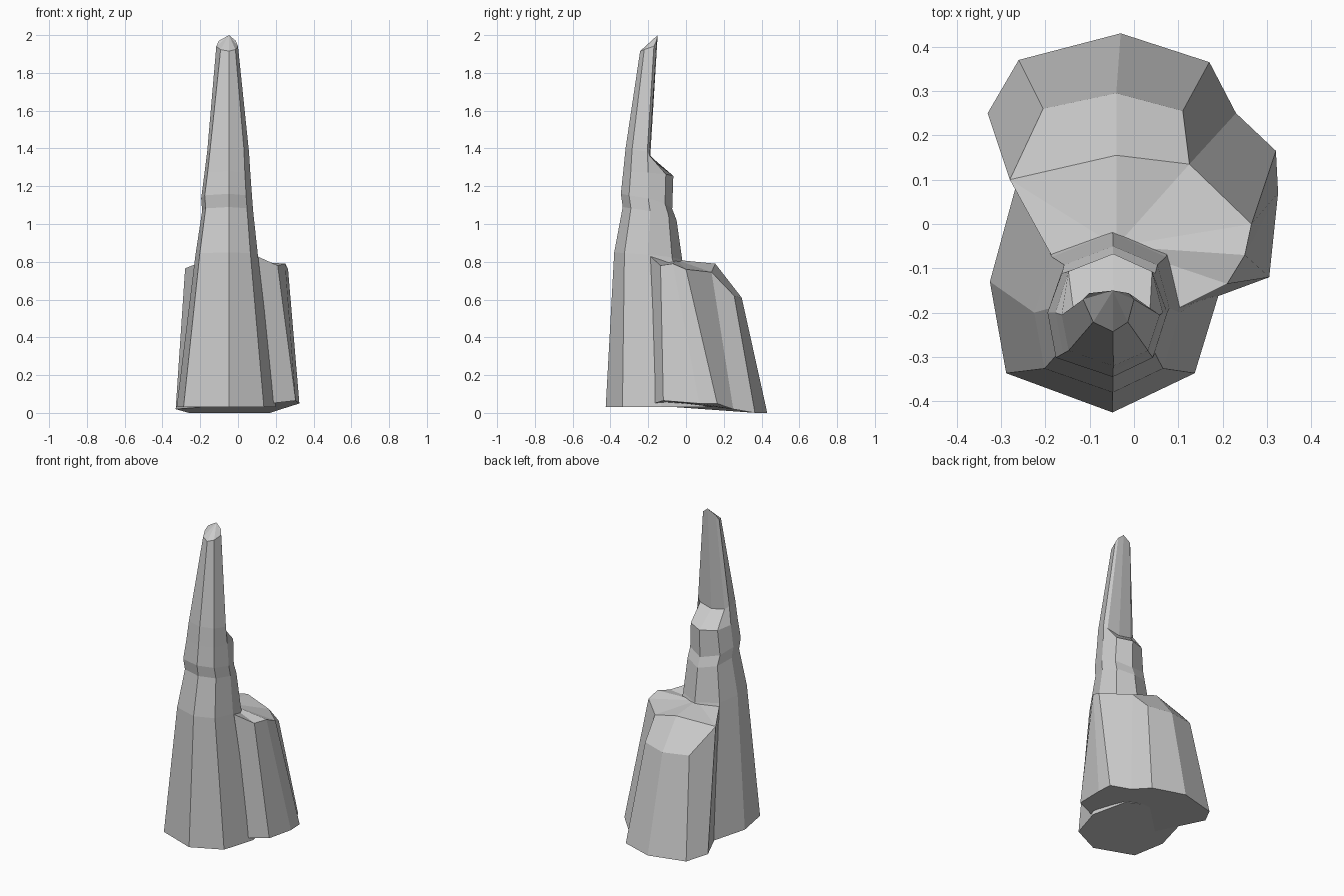
import bpy, bmesh

if "Cube" in bpy.data.objects:
    bpy.data.objects.remove(bpy.data.objects["Cube"], do_unlink=True)

# Single stone colour
stone = bpy.data.materials.new("grey stone")
stone.use_nodes = True
grey = (0.6, 0.6, 0.6, 1)
stone.diffuse_color = grey
stone.node_tree.nodes["Principled BSDF"].inputs["Base Color"].default_value = grey


def mix(a, b, t):
    return a + (b - a) * t


def finish(bm, name):
    """Turn a bmesh into a flat shaded stone object."""
    bmesh.ops.recalc_face_normals(bm, faces=bm.faces[:])
    mesh = bpy.data.meshes.new(name)
    bm.to_mesh(mesh)
    bm.free()
    mesh.materials.append(stone)
    obj = bpy.data.objects.new(name, mesh)
    bpy.context.collection.objects.link(obj)
    return obj


def bridge(bm, lower, upper):
    """Join two equal rings of vertices with quads."""
    count = len(lower)
    for i in range(count):
        j = (i + 1) % count
        bm.faces.new((lower[i], lower[j], upper[j], upper[i]))


def spire_ring(bm, left, right, front, side, back, z_front, z_back, corner=0.86):
    """Eight-sided section, tilted from its front height to its back height."""
    middle, half = (left + right) / 2, (right - left) / 2
    crest = mix(middle, -0.045, 0.8)
    near, far = mix(front, side, 0.3), mix(back, side, 0.3)
    z_near, z_side, z_far = (mix(z_front, z_back, t) for t in (0.1, 0.3, 0.65))
    points = [
        (left, side, z_side),
        (middle - half * corner, near, z_near),
        (crest, front, z_front),
        (middle + half * 0.76, near, z_near),
        (right, side, z_side),
        (middle + half * 0.8, far, z_far),
        (crest, back, z_back),
        (middle - half * 0.76, far, z_far),
    ]
    return [bm.verts.new(p) for p in points]


# Tall spire: tapering sections with a front notch, a rear ledge and a slanted tip
bm = bmesh.new()
sections = [
    dict(left=-0.325, right=0.2, front=-0.425, side=-0.13, back=0.2, z_front=0.03, z_back=0.03),
    dict(left=-0.225, right=0.105, front=-0.38, side=-0.2, back=-0.02, z_front=0.85, z_back=0.81),
    dict(left=-0.19, right=0.08, front=-0.335, side=-0.19, back=-0.05, z_front=1.09, z_back=1.02),
    dict(left=-0.195, right=0.075, front=-0.345, side=-0.2, back=-0.073, z_front=1.16, z_back=1.08),
    dict(left=-0.177, right=0.065, front=-0.332, side=-0.2, back=-0.067, z_front=1.28, z_back=1.255),
    dict(left=-0.163, right=0.058, front=-0.32, side=-0.205, back=-0.19, z_front=1.4, z_back=1.345),
    dict(left=-0.115, right=0, front=-0.243, side=-0.17, back=-0.15, z_front=1.915, z_back=2, corner=0.6),
]
rings = [spire_ring(bm, **section) for section in sections]
for lower, upper in zip(rings, rings[1:]):
    bridge(bm, lower, upper)
bm.faces.new(rings[0])
tip = rings[-1]
for i in (0, 1, 2, 3, 4):
    bm.faces.new((tip[i], tip[i + 1], tip[6])) if i < 5 else None
bm.faces.new((tip[7], tip[0], tip[6]))
finish(bm, "tall_spire")

# Shoulder rock: leaning prism behind the spire
bm = bmesh.new()
foot = [(0.17, -0.17, 0.05), (0.305, -0.12, 0.065), (0.325, 0.07, 0.05),
        (0.32, 0.165, 0.05), (0.23, 0.25, 0.02), (0.17, 0.365, 0),
        (-0.03, 0.43, 0), (-0.26, 0.37, 0), (-0.33, 0.25, 0.02), (-0.2, -0.05, 0.03)]
rim = [(0.1, -0.19, 0.83), (0.21, -0.135, 0.78), (0.25, -0.07, 0.79),
       (0.265, 0, 0.76), (0.125, 0.135, 0.745), (0.11, 0.255, 0.62),
       (-0.04, 0.295, 0.61), (-0.205, 0.26, 0.62), (-0.28, 0.1, 0.765), (-0.17, -0.1, 0.81)]
foot = [bm.verts.new(p) for p in foot]
rim = [bm.verts.new(p) for p in rim]
bridge(bm, foot, rim)
bm.faces.new(foot)

# Flat crown and the sloping bevel at its back
ridge = bm.verts.new((-0.04, 0.155, 0.79))
crown = bm.verts.new((-0.04, -0.05, 0.81))
bm.faces.new((rim[4], rim[5], rim[6], ridge))
bm.faces.new((ridge, rim[6], rim[7], rim[8]))
loop = [rim[8], rim[9], *rim[:5], ridge]
for i, vert in enumerate(loop):
    bm.faces.new((vert, loop[(i + 1) % len(loop)], crown))
finish(bm, "shoulder_rock")
